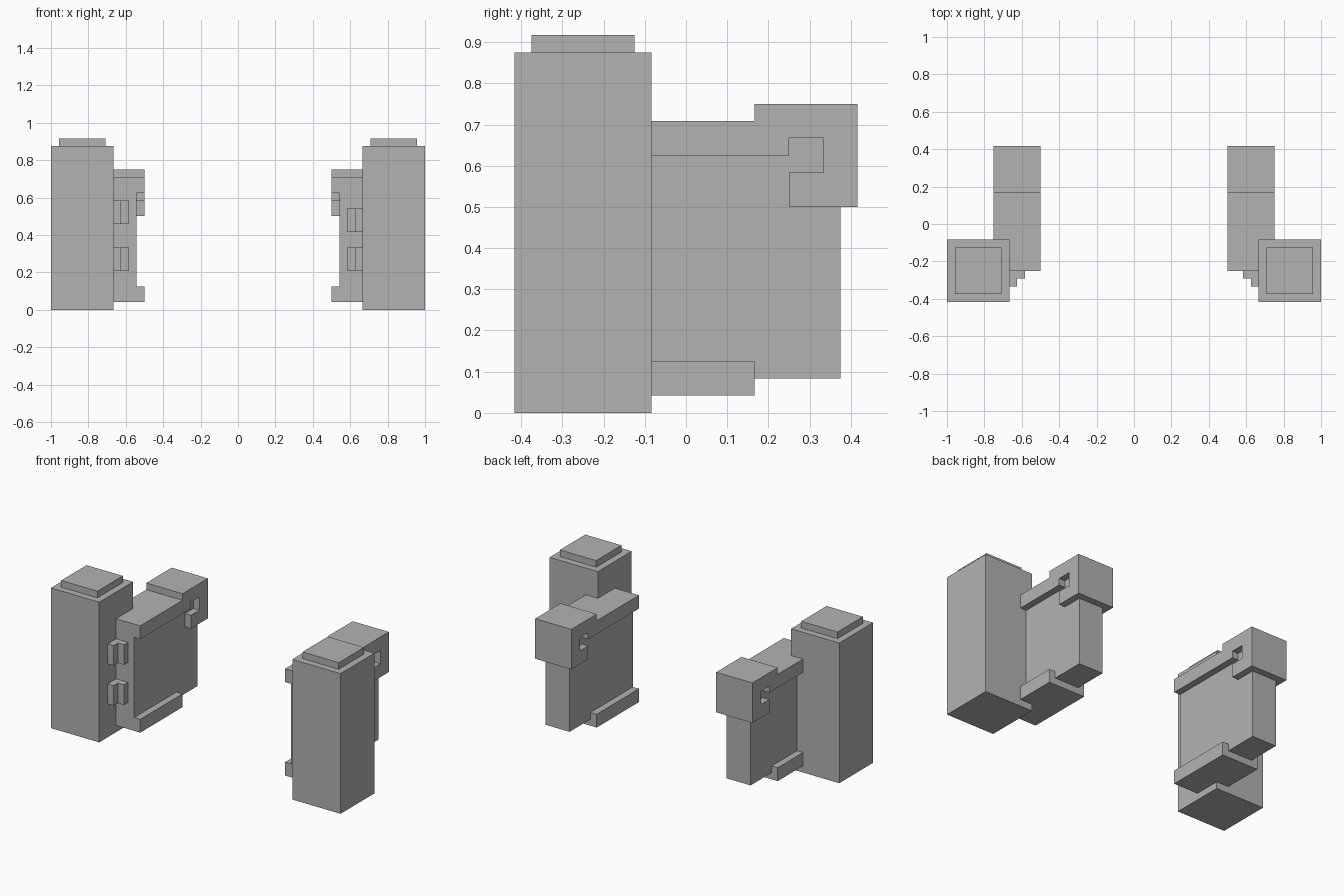
import bpy
import bmesh
from mathutils import Vector

cube = bpy.data.objects.get("Cube")
if cube:
    bpy.data.objects.remove(cube, do_unlink=True)

U = 1 / 24  # modelling grid step

grey = bpy.data.materials.new("plain grey")
grey.use_nodes = True
colour = (0.448, 0.448, 0.448, 1)
grey.diffuse_color = colour
grey.node_tree.nodes["Principled BSDF"].inputs["Base Color"].default_value = colour


def box(name, side, x, y, z):
    """Box spanning the given grid ranges, placed on one side (+1 left, -1 right)."""
    lo = Vector((min(side * x[0], side * x[1]), y[0], z[0])) * U
    hi = Vector((max(side * x[0], side * x[1]), y[1], z[1])) * U
    bm = bmesh.new()
    bmesh.ops.create_cube(bm, size=1)
    for v in bm.verts:
        v.co = Vector(a + (b - a) * (c + 0.5) for a, b, c in zip(lo, hi, v.co))
    mesh = bpy.data.meshes.new(name)
    bm.to_mesh(mesh)
    bm.free()
    mesh.materials.append(grey)
    obj = bpy.data.objects.new(name, mesh)
    bpy.context.collection.objects.link(obj)


def hook(name, side, x):
    """Hooked latch block with its notch and the top rail, extruded across the leaf."""
    outline = [(-6, 15), (6, 15), (6, 14), (8, 14), (8, 16), (8, 14), (6, 14)]
    outline = [(-6, 15), (6, 15), (6, 16), (8, 16), (8, 14), (6, 14),
               (6, 12), (10, 12), (10, 18), (4, 18), (4, 17), (-6, 17)]
    bm = bmesh.new()
    face = bm.faces.new([bm.verts.new((side * x[0] * U, y * U, z * U)) for y, z in outline])
    grown = bmesh.ops.extrude_face_region(bm, geom=[face])["geom"]
    moved = [g for g in grown if isinstance(g, bmesh.types.BMVert)]
    bmesh.ops.translate(bm, vec=(side * (x[1] - x[0]) * U, 0, 0), verts=moved)
    bmesh.ops.recalc_face_normals(bm, faces=bm.faces)
    mesh = bpy.data.meshes.new(name)
    bm.to_mesh(mesh)
    bm.free()
    mesh.materials.append(grey)
    obj = bpy.data.objects.new(name, mesh)
    bpy.context.collection.objects.link(obj)


for label, side, upper_hinge in (("left", 1, 10), ("right", -1, 11)):
    # Gate post and cap
    box(label + "_post", side, (16, 24), (-10, -2), (0, 21))
    box(label + "_post_cap", side, (17, 23), (-9, -3), (21, 22))

    # Open gate leaf
    box(label + "_leaf_panel", side, (13, 17), (-6, 9), (2, 16))
    box(label + "_bottom_rail", side, (12, 18), (-6, 4), (1, 3))
    hook(label + "_top_rail_and_latch", side, (12, 18))

    # Stepped hinges between post and leaf
    for place, z in (("upper", upper_hinge), ("lower", 5)):
        box(f"{label}_{place}_hinge_knuckle", side, (15, 16), (-8, -6), (z, z + 3))
        box(f"{label}_{place}_hinge_plate", side, (14, 15), (-7, -6), (z, z + 3))
